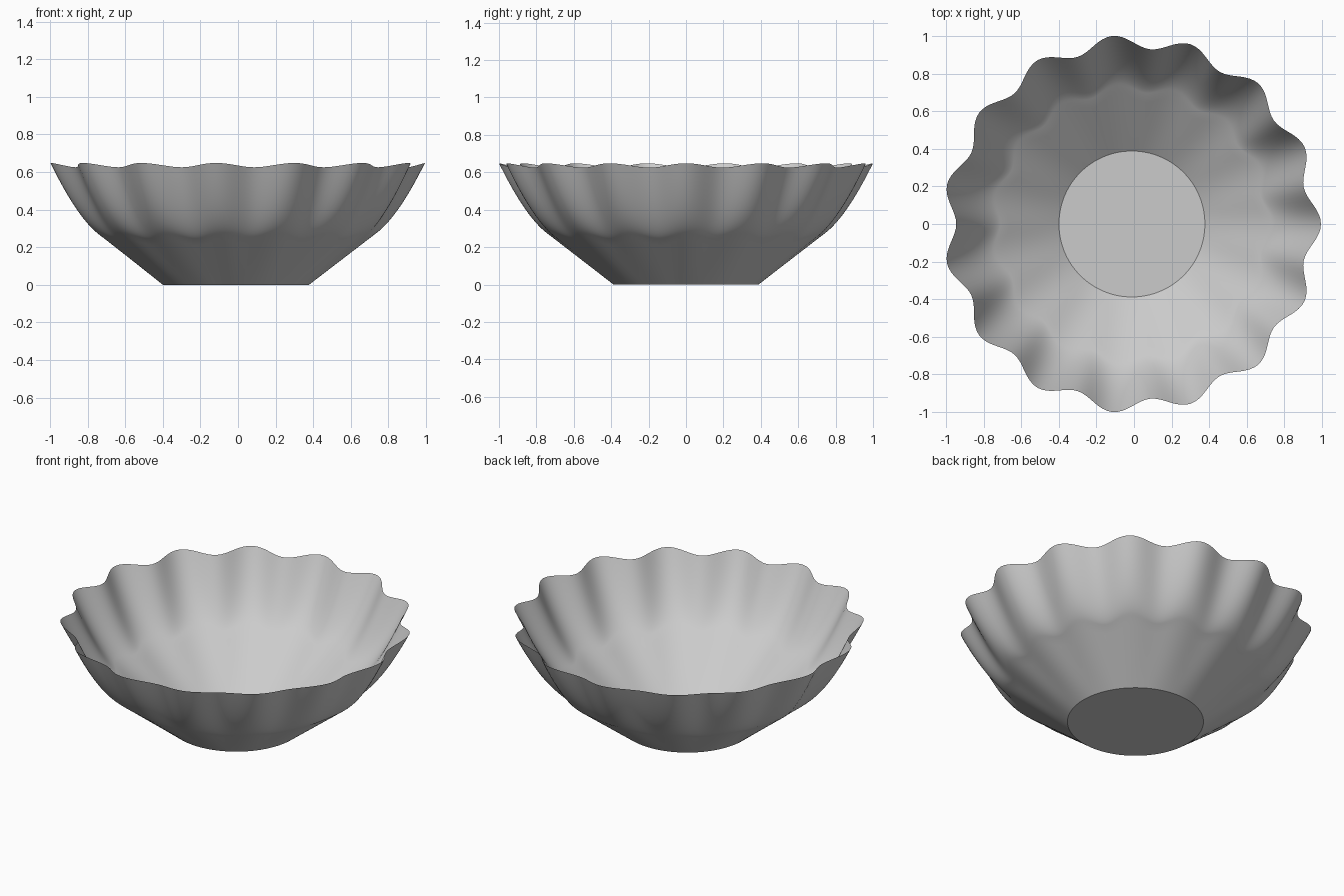
import bpy
import bmesh
import math
from mathutils import Vector

cube = bpy.data.objects.get("Cube")
if cube:
    bpy.data.objects.remove(cube, do_unlink=True)

LOBES = 15
SEGMENTS = LOBES * 16
FOOT_RADIUS = 0.388
CENTRE_X = -0.011

# Wall profiles (radius, height): end of the straight cone, bend handle, rim
RIDGE = [Vector(p) for p in ((0.74, 0.27), (0.86, 0.355), (1.005, 0.648))]
GROOVE = [Vector(p) for p in ((0.69, 0.24), (0.79, 0.30), (0.934, 0.625))]
FOOT = Vector((FOOT_RADIUS, 0.0))


def wall_profile(points, cone_steps=8, bend_steps=20):
    """Straight cone from the foot, then a curve up to the rim."""
    start, handle, rim = points
    profile = [FOOT.lerp(start, i / cone_steps) for i in range(cone_steps)]
    for i in range(bend_steps + 1):
        t = i / bend_steps
        profile.append(start.lerp(handle, t).lerp(handle.lerp(rim, t), t))
    return profile


# Colour
grey = bpy.data.materials.new("light_grey")
grey.use_nodes = True
colour = (0.6, 0.6, 0.6, 1.0)
grey.diffuse_color = colour
grey.node_tree.nodes["Principled BSDF"].inputs["Base Color"].default_value = colour

# Fluted wall: blend between ridge and groove profiles around the axis
bm = bmesh.new()
rings = []
for ridge, groove in zip(wall_profile(RIDGE), wall_profile(GROOVE)):
    ring = []
    for s in range(SEGMENTS):
        angle = 2 * math.pi * s / SEGMENTS
        r, z = groove.lerp(ridge, 0.5 + 0.5 * math.cos(LOBES * angle))
        ring.append(bm.verts.new((CENTRE_X + r * math.cos(angle), r * math.sin(angle), z)))
    rings.append(ring)

for low, high in zip(rings, rings[1:]):
    for s in range(SEGMENTS):
        n = (s + 1) % SEGMENTS
        bm.faces.new((low[s], low[n], high[n], high[s]))

# Flat round foot
bm.faces.new(list(reversed(rings[0])))

mesh = bpy.data.meshes.new("fluted_bowl")
bm.to_mesh(mesh)
bm.free()
mesh.materials.append(grey)
bowl = bpy.data.objects.new("fluted_bowl", mesh)
bpy.context.collection.objects.link(bowl)

# Smooth wall with a crisp foot edge
bpy.ops.object.select_all(action="DESELECT")
bowl.select_set(True)
bpy.context.view_layer.objects.active = bowl
bpy.ops.object.shade_smooth_by_angle(angle=math.radians(30))
